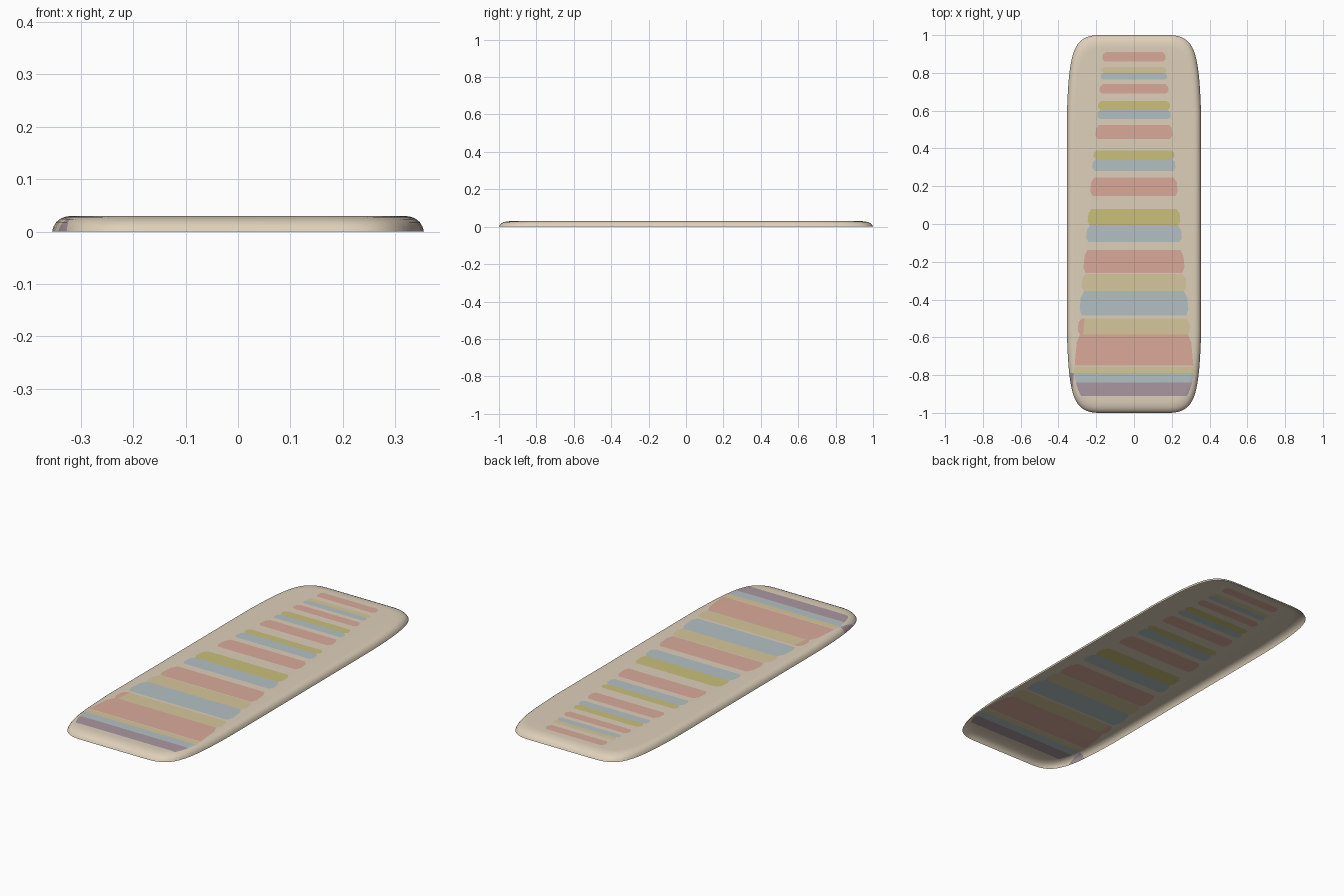
import bpy, bmesh
from mathutils import Vector

if "Cube" in bpy.data.objects:
    bpy.data.objects.remove(bpy.data.objects["Cube"])

# ---- colours (sRGB bytes -> linear) ----
def lin(c):
    c /= 255
    return c / 12.92 if c <= 0.04045 else ((c + 0.055) / 1.055) ** 2.4

COLOURS = {"sand": (222, 208, 186), "salmon": (218, 170, 154), "olive_yellow": (203, 192, 122),
           "pale_blue": (180, 192, 195), "mauve": (170, 152, 160), "pale_straw": (214, 198, 156)}
NAMES = list(COLOURS)
mesh = bpy.data.meshes.new("striped_board")
board = bpy.data.objects.new("striped_board", mesh)
bpy.context.collection.objects.link(board)
for name, rgb in COLOURS.items():
    m = bpy.data.materials.new(name)
    m.diffuse_color = (*[lin(c) for c in rgb], 1)
    m.use_nodes = True
    m.node_tree.nodes["Principled BSDF"].inputs["Base Color"].default_value = m.diffuse_color
    mesh.materials.append(m)

# ---- stripes: top y, bottom y, colour ----
R, Y, B, M, P = "salmon", "olive_yellow", "pale_blue", "mauve", "pale_straw"
STRIPES = [(.91, .86, R), (.83, .80, P), (.80, .765, B), (.74, .69, R), (.65, .603, Y), (.603, .556, B),
           (.525, .45, R), (.39, .345, Y), (.345, .28, B), (.245, .148, R), (.08, -.01, Y),
           (-.01, -.095, B), (-.137, -.26, R), (-.265, -.355, P), (-.355, -.485, B),
           (-.50, -.585, P), (-.585, -.75, R), (-.755, -.79, P), (-.79, -.84, B), (-.84, -.91, M)]

def half_width(y):          # stripes widen toward the front
    return .2466 - .0906 * y

# ---- outline: one bezier corner mirrored to four ----
def bezier(t, pts=((.18, 1), (.32, 1), (.345, .92), (.355, .58))):
    k = ((1 - t) ** 3, 3 * t * (1 - t) ** 2, 3 * t * t * (1 - t), t ** 3)
    return tuple(sum(a * p[i] for a, p in zip(k, pts)) for i in (0, 1))

corner = [bezier(i / 20) for i in range(21)]
outline = (corner + [(x, -y) for x, y in reversed(corner)]
           + [(-x, -y) for x, y in corner] + [(-x, y) for x, y in reversed(corner)])

# ---- rounded rim rising to a flat top, open underneath ----
bm = bmesh.new()
PROFILE = [(0, 0), (.003, .010), (.008, .018), (.015, .024), (.024, .028), (.034, .0297), (.042, .03)]
rings = [[bm.verts.new((x * (1 - d / .355), y * (1 - 1.7 * d), z)) for x, y in outline]
         for d, z in PROFILE]
n = len(outline)
for a, b in zip(rings, rings[1:]):
    for i in range(n):
        j = (i + 1) % n
        bm.faces.new((a[j], a[i], b[i], b[j]))
bm.faces.new(list(reversed(rings[-1])))

# ---- cut the stripe edges into the surface ----
def cut(co, no, geom=None):
    geom = geom or bm.verts[:] + bm.edges[:] + bm.faces[:]
    bmesh.ops.bisect_plane(bm, geom=geom, dist=1e-5, plane_co=Vector(co), plane_no=Vector(no))

levels = set()
for top, bot, _ in STRIPES:
    h = (top - bot) * .25
    levels |= {top, top - h, bot + h, bot}
for y in sorted(levels):
    cut((0, y, 0), (0, 1, 0))
cut((half_width(0), 0, 0), (1, .0906, 0))
cut((-half_width(0), 0, 0), (-1, .0906, 0))

# narrow salmon link along the left edge between stripes
side = [f for f in bm.faces if -.585 < f.calc_center_median().y < -.5 and f.calc_center_median().z > .0299]
parts = set(side) | {e for f in side for e in f.edges} | {v for f in side for v in f.verts}
cut((-half_width(0) + .03, 0, 0), (-1, .0906, 0), list(parts))

# ---- colour by position ----
for f in bm.faces:
    c = f.calc_center_median()
    f.smooth = True
    for top, bot, colour in STRIPES:
        if bot < c.y < top and abs(c.x) < half_width(c.y) and c.z > .0275:
            if (top, bot) == (-.50, -.585) and c.x < -half_width(c.y) + .03:
                colour = R
            f.material_index = NAMES.index(colour)
    if -.91 < c.y < -.79 and c.x < -half_width(c.y):     # mauve wraps over the front left corner
        f.material_index = NAMES.index(M)

# ---- round the stripe ends ----
ends = [y for s in STRIPES for y in s[:2]]
for v in bm.verts:
    x, y, z = v.co
    if z > .0299 and y > -.8 and abs(abs(x) - half_width(y)) < 1e-4 and min(abs(y - e) for e in ends) < 1e-4:
        v.co.x -= .014 if x > 0 else -.014

bmesh.ops.remove_doubles(bm, verts=bm.verts[:], dist=1e-5)
bmesh.ops.recalc_face_normals(bm, faces=bm.faces[:])
if sum(f.normal.z * f.calc_area() for f in bm.faces) < 0:
    bmesh.ops.reverse_faces(bm, faces=bm.faces[:])
bm.to_mesh(mesh)
bm.free()
